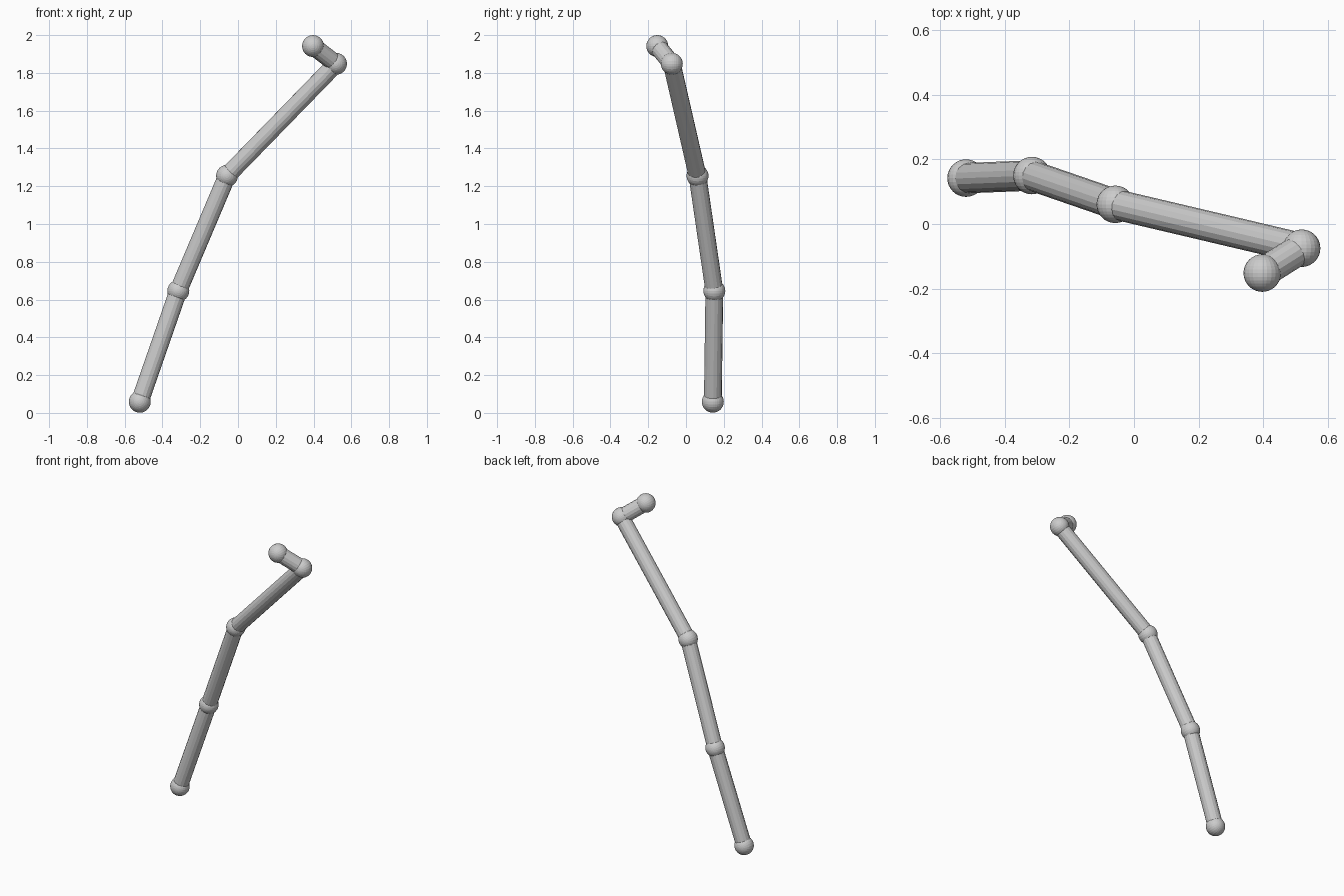
import bpy
from math import pi
from mathutils import Vector

if "Cube" in bpy.data.objects:
    bpy.data.objects.remove(bpy.data.objects["Cube"])

JOINT_R, ROD_R = 0.058, 0.047
# joint centres, bottom to top
joints = [Vector(p) for p in (
    (-0.52, 0.142, 0.059), (-0.316, 0.15, 0.646), (-0.058, 0.061, 1.255),
    (0.519, -0.075, 1.848), (0.397, -0.152, 1.942))]


def ball(name, centre):
    bpy.ops.mesh.primitive_uv_sphere_add(segments=24, ring_count=16, radius=JOINT_R,
                                         location=centre, rotation=(pi / 2, 0, 0))
    bpy.context.object.name = name


def rod(name, a, b):
    d = b - a
    bpy.ops.mesh.primitive_cylinder_add(vertices=16, radius=ROD_R, depth=d.length,
                                        location=(a + b) / 2)
    ob = bpy.context.object
    ob.name = name
    ob.rotation_euler = d.to_track_quat('Z', 'Y').to_euler()


# round joints
for i, p in enumerate(joints):
    ball(f"joint_{i + 1}", p)

# straight rods between the joints
for i, (a, b) in enumerate(zip(joints, joints[1:])):
    rod(f"rod_{i + 1}", a, b)
